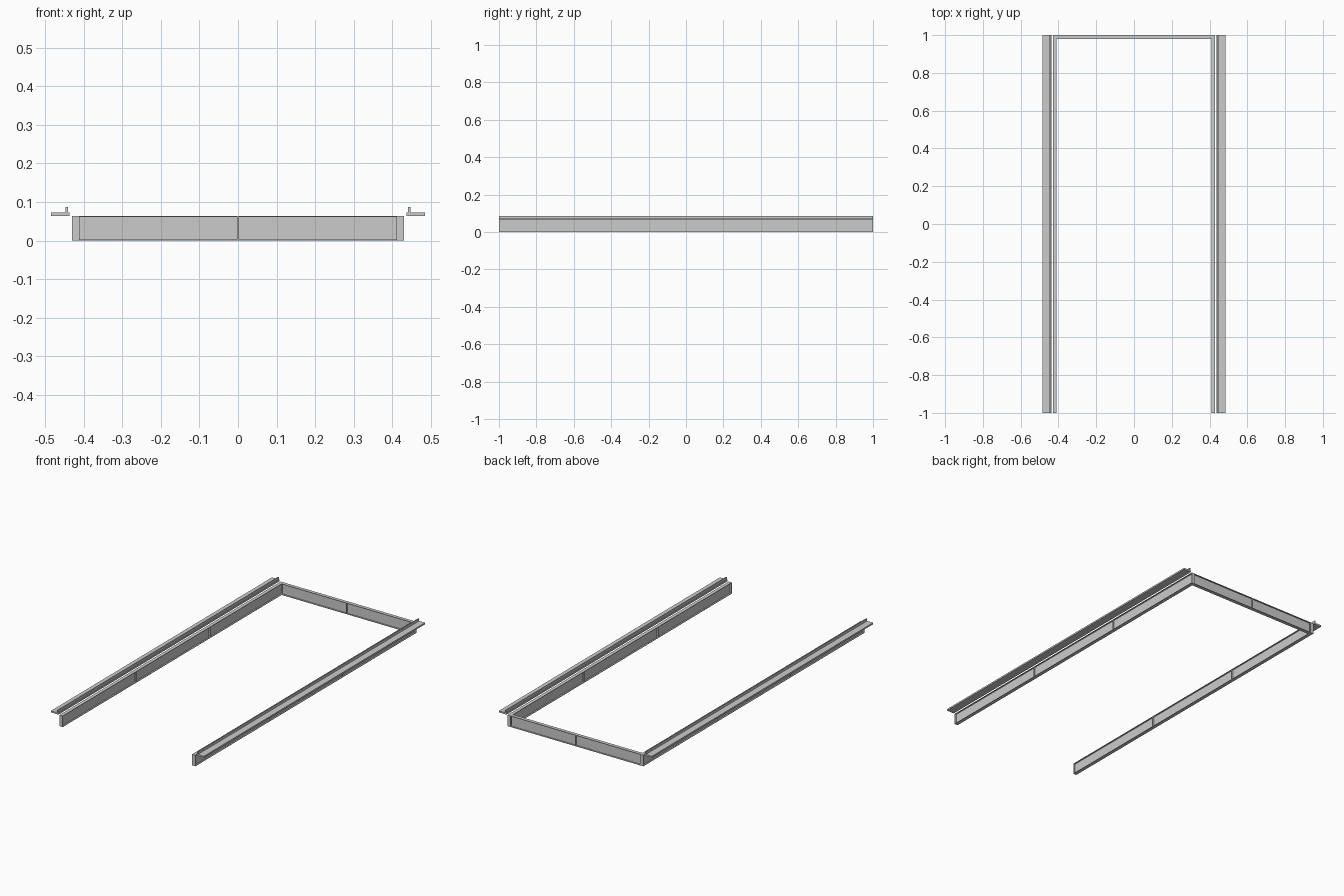
import bpy
import bmesh
from mathutils import Matrix, Vector

old = bpy.data.objects.get("Cube")
if old:
    bpy.data.objects.remove(old, do_unlink=True)

HEIGHT = 0.064
WIDTH = 0.02
FLANGE = 0.003
WEB = 0.004
RIB = 0.004


def extrude_profile(bm, points, length):
    """Extrude an x-z outline along y, centred on y = 0."""
    face = bm.faces.new([bm.verts.new((x, -length / 2, z)) for x, z in points])
    moved = bmesh.ops.extrude_face_region(bm, geom=[face])["geom"]
    verts = [v for v in moved if isinstance(v, bmesh.types.BMVert)]
    bmesh.ops.translate(bm, verts=verts, vec=(0, length, 0))


def add_box(bm, centre, size):
    matrix = Matrix.Translation(centre) @ Matrix.Diagonal(Vector(size).to_4d())
    bmesh.ops.create_cube(bm, size=1, matrix=matrix)


def finish(bm, name, location, turn=0):
    bmesh.ops.recalc_face_normals(bm, faces=bm.faces)
    mesh = bpy.data.meshes.new(name)
    bm.to_mesh(mesh)
    bm.free()
    obj = bpy.data.objects.new(name, mesh)
    obj.location = location
    obj.rotation_euler.z = turn
    bpy.context.collection.objects.link(obj)
    return obj


def make_beam(name, length, rib_positions, location, turn=0):
    """I-section beam with stiffener plates on both sides of the web."""
    bm = bmesh.new()
    w, t, top = WIDTH / 2, WEB / 2, HEIGHT - FLANGE
    half = [(w, 0), (w, FLANGE), (t, FLANGE), (t, top), (w, top), (w, HEIGHT)]
    extrude_profile(bm, half + [(-x, z) for x, z in reversed(half)], length)
    depth = w - t
    for y in rib_positions:
        for side in (-1, 1):
            add_box(bm, (side * (t + depth / 2), y, HEIGHT / 2),
                    (depth, RIB, HEIGHT - 2 * FLANGE))
    return finish(bm, name, location, turn)


def make_rail(name, side):
    """Flat runner with an upright guide lip near its inner edge."""
    bm = bmesh.new()
    outline = [(0.437, 0.064), (0.485, 0.064), (0.485, 0.073), (0.447, 0.073),
               (0.447, 0.087), (0.441, 0.087), (0.441, 0.073), (0.437, 0.073)]
    extrude_profile(bm, [(side * x, z) for x, z in outline], 2)
    return finish(bm, name, (0, 0, 0))


# Side beams with end plates and ribs at the thirds, plus their rails
end = 1 - RIB / 2
for label, side in (("left", 1), ("right", -1)):
    make_beam(label + "_side_beam", 2, (-end, -1 / 3, 1 / 3, end),
              (side * 0.42, 0, 0))
    make_rail(label + "_rail", side)

# Cross beam joining the back ends
make_beam("back_cross_beam", 0.82, (0,), (0, 0.99, 0), 1.5707963)
